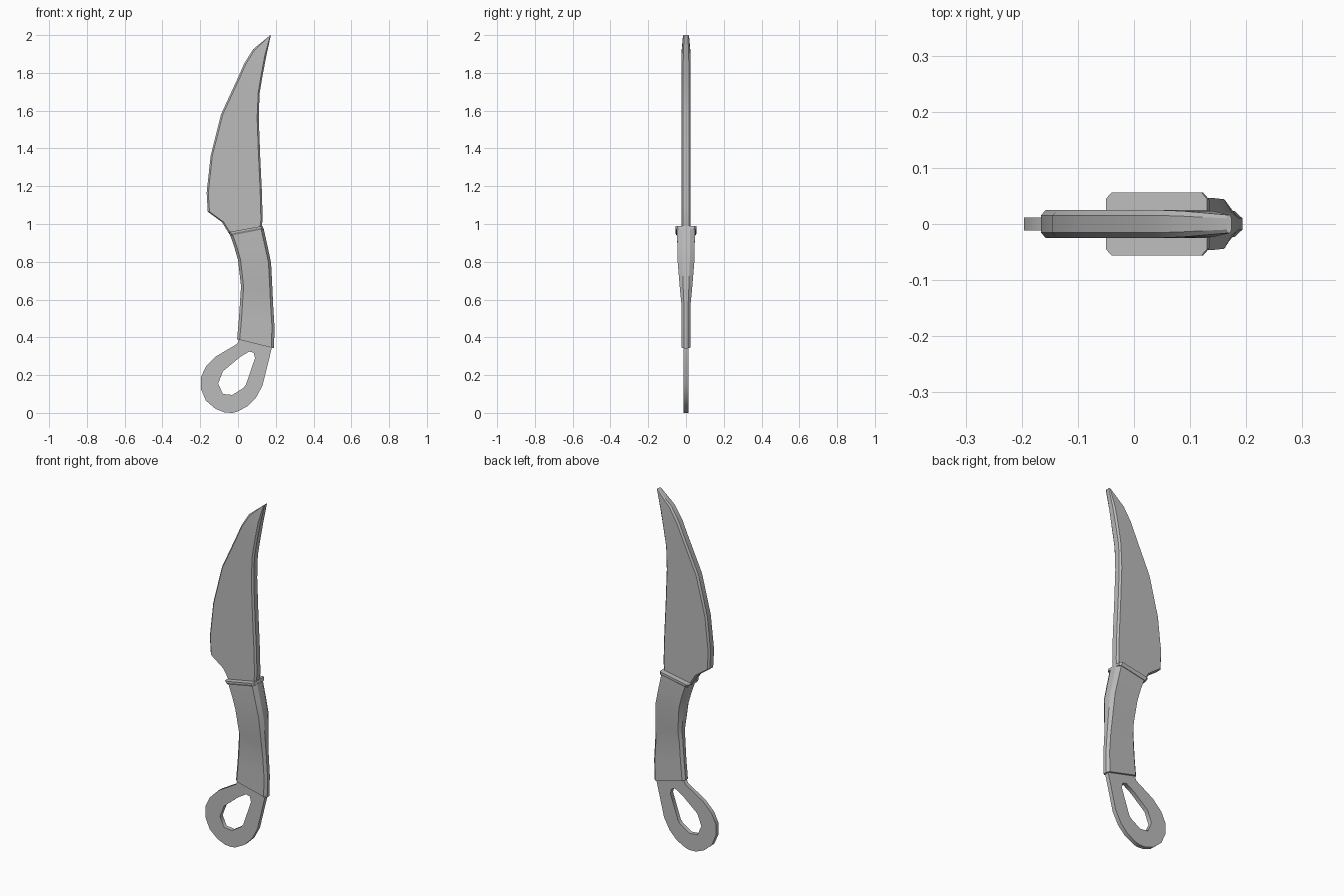
import bpy, bmesh, math

if "Cube" in bpy.data.objects:
    bpy.data.objects.remove(bpy.data.objects["Cube"])

steel = bpy.data.materials.new("grey_steel")
steel.diffuse_color = (0.5, 0.5, 0.5, 1)
steel.use_nodes = True
steel.node_tree.nodes["Principled BSDF"].inputs["Base Color"].default_value = steel.diffuse_color


def finish(obj, smooth=True):
    obj.data.materials.clear()
    obj.data.materials.append(steel)
    bpy.ops.object.select_all(action='DESELECT')
    obj.select_set(True)
    bpy.context.view_layer.objects.active = obj
    if smooth:
        bpy.ops.object.shade_smooth_by_angle(angle=math.radians(20))


def loft(name, stations, cx, edge):
    """Skin chamfered sections; station = left x, z, right x, z, half thickness.
    cx = chamfer length along x, edge = share of thickness left flat at the edge."""
    bm = bmesh.new()
    rings = []
    for xl, zl, xr, zr, h in stations:
        length = math.hypot(xr - xl, zr - zl)
        t = min(cx / length, 0.3)
        e = h * edge
        section = [(0, -e), (t, -h), (1 - t, -h), (1, -e),
                   (1, e), (1 - t, h), (t, h), (0, e)]
        rings.append([bm.verts.new((xl + (xr - xl) * u, y, zl + (zr - zl) * u))
                      for u, y in section])
    for a, b in zip(rings, rings[1:]):
        for i in range(8):
            j = (i + 1) % 8
            bm.faces.new((a[i], a[j], b[j], b[i]))
    bm.faces.new(rings[0][::-1])
    bm.faces.new(rings[-1])
    bmesh.ops.recalc_face_normals(bm, faces=bm.faces)
    mesh = bpy.data.meshes.new(name)
    bm.to_mesh(mesh)
    bm.free()
    obj = bpy.data.objects.new(name, mesh)
    bpy.context.collection.objects.link(obj)
    finish(obj)


# Blade: thick slab with a swept belly and curved spine
loft("blade", [
    (-0.045, 0.945, 0.123, 0.97, 0.025),
    (-0.085, 1.01, 0.130, 1.02, 0.025),
    (-0.160, 1.065, 0.129, 1.08, 0.025),
    (-0.166, 1.165, 0.126, 1.18, 0.025),
    (-0.145, 1.36, 0.117, 1.37, 0.025),
    (-0.090, 1.58, 0.110, 1.56, 0.025),
    (0.000, 1.775, 0.114, 1.69, 0.025),
    (0.033, 1.85, 0.131, 1.79, 0.025),
    (0.080, 1.925, 0.150, 1.89, 0.023),
    (0.165, 1.995, 0.174, 2.0, 0.016)], 0.009, 0.62)

# Collar at the top of the grip
loft("collar", [
    (-0.040, 0.938, 0.135, 0.972, 0.050),
    (-0.045, 0.948, 0.133, 0.982, 0.056),
    (-0.050, 0.957, 0.130, 0.990, 0.056)], 0.01, 0.8)

# Grip: curved, thinning towards the ring
loft("grip", [
    (-0.005, 0.39, 0.191, 0.342, 0.023),
    (0.005, 0.50, 0.193, 0.46, 0.023),
    (0.012, 0.61, 0.186, 0.57, 0.024),
    (0.016, 0.67, 0.183, 0.64, 0.031),
    (0.000, 0.81, 0.175, 0.795, 0.044),
    (-0.020, 0.88, 0.157, 0.88, 0.046),
    (-0.042, 0.942, 0.136, 0.975, 0.047)], 0.014, 0.45)

# Finger ring: flat plate with a teardrop hole
outer = [(-0.005, 0.365), (-0.115, 0.30), (-0.17, 0.245), (-0.196, 0.19),
         (-0.196, 0.125), (-0.17, 0.065), (-0.12, 0.022), (-0.07, 0.002),
         (-0.03, 0.0), (-0.005, 0.006), (0.05, 0.035), (0.095, 0.08),
         (0.13, 0.145), (0.178, 0.34), (0.17, 0.40), (0.02, 0.42)]
hole = [(0.06, 0.325), (0.083, 0.318), (0.09, 0.29), (0.042, 0.15),
        (0.03, 0.133), (-0.03, 0.095), (-0.08, 0.10), (-0.105, 0.155),
        (-0.08, 0.22), (0.01, 0.295)]
curve = bpy.data.curves.new("finger_ring", 'CURVE')
curve.dimensions = '2D'
curve.fill_mode = 'BOTH'
curve.extrude = 0.012
for pts in (outer, hole):
    s = curve.splines.new('POLY')
    s.points.add(len(pts) - 1)
    for p, (x, z) in zip(s.points, pts):
        p.co = (x, z, 0, 1)
    s.use_cyclic_u = True
ring = bpy.data.objects.new("finger_ring", curve)
ring.rotation_euler = (math.pi / 2, 0, 0)
bpy.context.collection.objects.link(ring)
finish(ring, False)
bpy.ops.object.convert(target='MESH')
